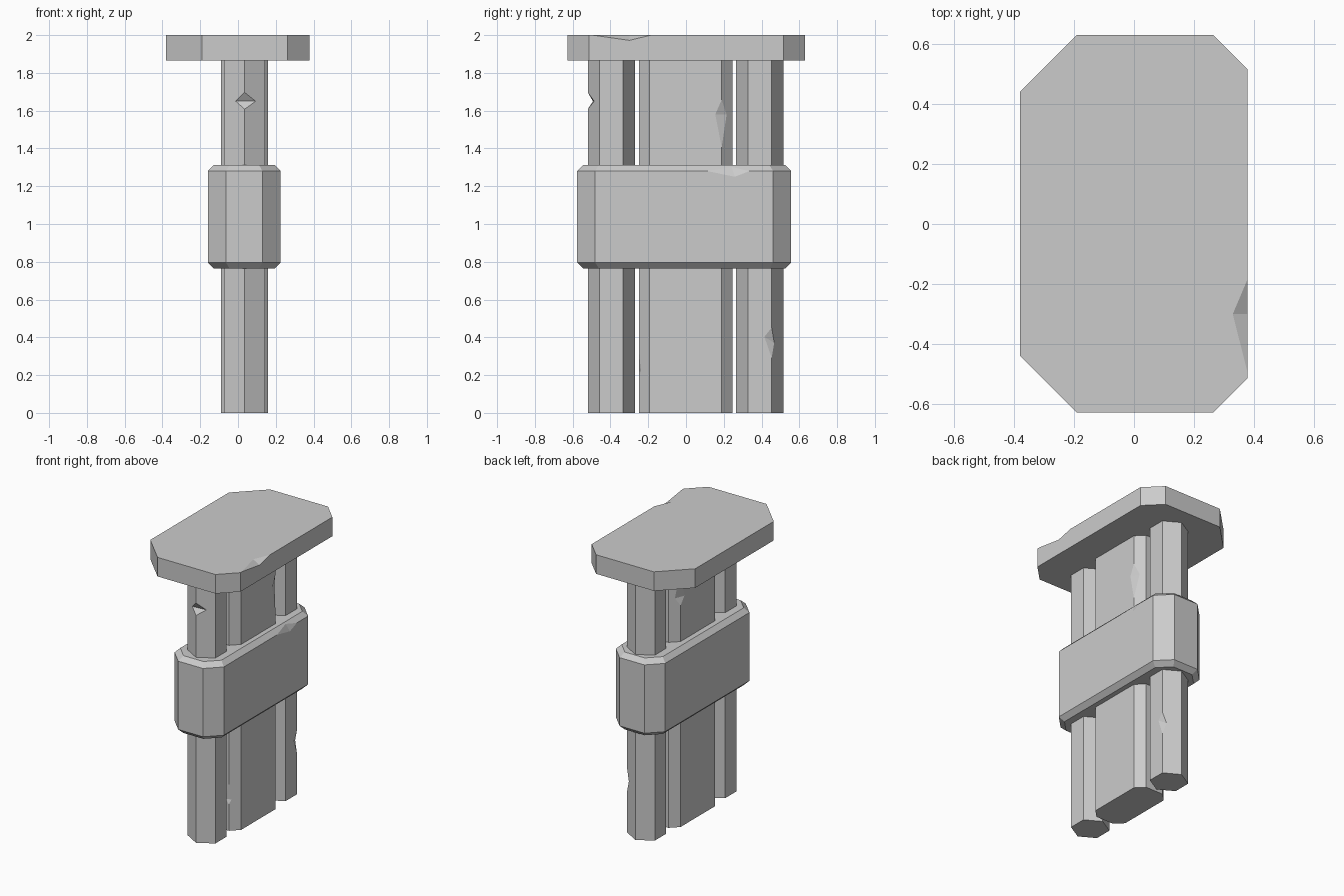
import bpy, bmesh
from mathutils import Vector

cube = bpy.data.objects.get("Cube")
if cube:
    bpy.data.objects.remove(cube, do_unlink=True)

stone = bpy.data.materials.new("grey_stone")
stone.use_nodes = True
stone.diffuse_color = (0.6, 0.6, 0.6, 1)
bsdf = stone.node_tree.nodes["Principled BSDF"]
bsdf.inputs["Base Color"].default_value = stone.diffuse_color
bsdf.inputs["Roughness"].default_value = 0.8


def link(name, bm):
    mesh = bpy.data.meshes.new(name)
    bm.to_mesh(mesh)
    bm.free()
    mesh.materials.append(stone)
    ob = bpy.data.objects.new(name, mesh)
    bpy.context.collection.objects.link(ob)
    return ob


def loft(name, rings):
    """Solid through (outline, height) rings with matching corners."""
    bm = bmesh.new()
    loops = [[bm.verts.new((x, y, z)) for x, y in pts] for pts, z in rings]
    bm.faces.new(loops[0])
    bm.faces.new(loops[-1])
    for a, b in zip(loops, loops[1:]):
        for i in range(len(a)):
            j = (i + 1) % len(a)
            bm.faces.new((a[i], a[j], b[j], b[i]))
    bmesh.ops.recalc_face_normals(bm, faces=bm.faces[:])
    return link(name, bm)


def octagon(x0, x1, y0, y1, cl, cr):
    """Rectangle with corners cut by cl on the -x side and cr on the +x side."""
    return [(x0 + cl, y0), (x1 - cr, y0), (x1, y0 + cr), (x1, y1 - cr),
            (x1 - cr, y1), (x0 + cl, y1), (x0, y1 - cl), (x0, y0 + cl)]


def chip(ob, out, *points):
    """Break a notch out of an edge: two edge ends and two face points."""
    out = Vector(out).normalized()
    pts = [Vector(p) for p in points]
    apex = sum(pts, Vector()) / 4 + out * 0.08
    bm = bmesh.new()
    for p in [p + out * 0.002 for p in pts] + [apex]:
        bm.verts.new(p)
    bmesh.ops.convex_hull(bm, input=bm.verts[:])
    bmesh.ops.recalc_face_normals(bm, faces=bm.faces[:])
    cutter = link("chip_cutter", bm)
    cutter.hide_render = True
    mod = ob.modifiers.new("chip", "BOOLEAN")
    mod.operation = "DIFFERENCE"
    mod.solver = "EXACT"
    mod.object = cutter
    deps = bpy.context.evaluated_depsgraph_get()
    mesh = bpy.data.meshes.new_from_object(ob.evaluated_get(deps))
    ob.modifiers.clear()
    ob.data = mesh
    bpy.data.objects.remove(cutter, do_unlink=True)


TOP = 1.865

# Capital slab, chamfered more on one side
slab = loft("top_slab", [(octagon(-0.38, 0.378, -0.628, 0.63, 0.19, 0.115), z) for z in (TOP, 2)])
chip(slab, (1, 0, 1), (0.378, -0.175, 2), (0.378, -0.51, 2), (0.325, -0.3, 2), (0.378, -0.3, 1.97))

# Central flat pillar
panel = loft("central_pillar", [(octagon(-0.09, 0.16, -0.25, 0.245, 0.056, 0.056), z) for z in (0, TOP)])
chip(panel, (1, 0.4, 0), (0.16, 0.189, 1.67), (0.16, 0.189, 1.38), (0.16, 0.15, 1.58), (0.13, 0.219, 1.58))
chip(panel, (-1, 0.4, 0), (-0.09, 0.189, 1.84), (-0.09, 0.189, 1.56), (-0.09, 0.14, 1.62), (-0.06, 0.219, 1.62))
chip(panel, (0.4, -1, 0), (0.104, -0.25, 0.36), (0.104, -0.25, 0.18), (0.07, -0.25, 0.22), (0.119, -0.235, 0.22))

# Hexagonal posts at front and back
R, CX = 0.125, 0.035
W = R * 0.866


def post(name, cy):
    pts = [(CX, cy - R), (CX + W, cy - R / 2), (CX + W, cy + R / 2),
           (CX, cy + R), (CX - W, cy + R / 2), (CX - W, cy - R / 2)]
    return loft(name, [(pts, 0), (pts, TOP)])


front = post("front_post", -0.395)
chip(front, (0, -1, 0), (CX, -0.52, 1.7), (CX, -0.52, 1.605), (CX - 0.05, -0.491, 1.65), (CX + 0.062, -0.484, 1.65))
back = post("back_post", 0.391)
edge = (CX + W, 0.391 + R / 2)
chip(back, (1, 0.5, 0), (*edge, 0.46), (*edge, 0.28), (edge[0], 0.41, 0.405), (edge[0] - 0.026, edge[1] + 0.015, 0.37))

# Binding band with bevelled rims
wide = octagon(-0.16, 0.226, -0.577, 0.557, 0.096, 0.096)
slim = octagon(-0.128, 0.194, -0.545, 0.525, 0.083, 0.083)
band = loft("binding_band", [(slim, 0.765), (wide, 0.797), (wide, 1.28), (slim, 1.312)])
chip(band, (1, 0, 0.4), (0.226, 0.09, 1.28), (0.226, 0.35, 1.28), (0.226, 0.26, 1.245), (0.2, 0.24, 1.306))
